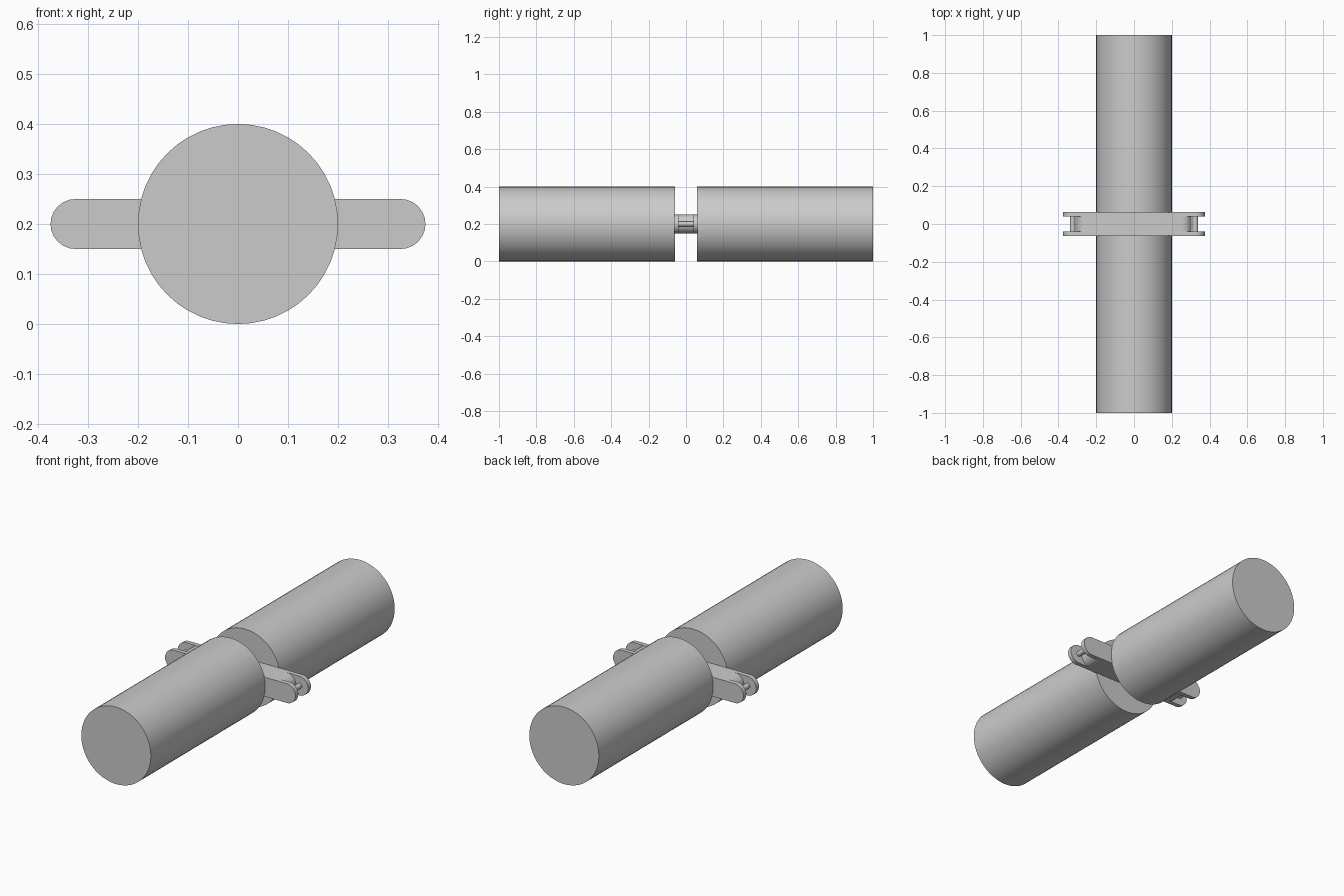
import bpy, bmesh
from math import sin, cos, pi, radians

cube = bpy.data.objects.get("Cube")
if cube:
    bpy.data.objects.remove(cube, do_unlink=True)

grey = bpy.data.materials.new("plain grey")
grey.use_nodes = True
colour = (0.6, 0.6, 0.6, 1)
grey.diffuse_color = colour
grey.node_tree.nodes["Principled BSDF"].inputs["Base Color"].default_value = colour

MID = 0.2      # height of the shared axis
HALF = 0.06    # half the gap between the cylinders


def prism(name, profile, y0, y1):
    """Extrude an x-z profile from y0 to y1."""
    bm = bmesh.new()
    face = bm.faces.new([bm.verts.new((x, y0, z)) for x, z in profile])
    new = bmesh.ops.extrude_face_region(bm, geom=[face])["geom"]
    verts = [v for v in new if isinstance(v, bmesh.types.BMVert)]
    bmesh.ops.translate(bm, verts=verts, vec=(0, y1 - y0, 0))
    bmesh.ops.recalc_face_normals(bm, faces=bm.faces)
    mesh = bpy.data.meshes.new(name)
    bm.to_mesh(mesh)
    bm.free()
    mesh.materials.append(grey)
    obj = bpy.data.objects.new(name, mesh)
    bpy.context.collection.objects.link(obj)
    bpy.ops.object.select_all(action="DESELECT")
    obj.select_set(True)
    bpy.context.view_layer.objects.active = obj
    bpy.ops.object.shade_smooth_by_angle(angle=radians(30))
    return obj


def circle(x, r, n):
    return [(x + r * cos(2 * pi * i / n), MID + r * sin(2 * pi * i / n)) for i in range(n)]


def stadium(x, r, n=12):
    """Bar outline with half-round ends centred at +x and -x."""
    right = [(x + r * cos(a), MID + r * sin(a))
             for a in (-pi / 2 + pi * i / n for i in range(n + 1))]
    return right + [(-px, 2 * MID - pz) for px, pz in right]


# Two long cylinders, one each side of the crossbar
prism("front_cylinder", circle(0, 0.2, 48), -1, -HALF)
prism("back_cylinder", circle(0, 0.2, 48), HALF, 1)

# Crossbar: shorter core between two longer cheek plates
prism("crossbar_core", stadium(0.255, 0.05), -0.04, 0.04)
prism("front_cheek_plate", stadium(0.325, 0.05), -0.063, -0.04)
prism("back_cheek_plate", stadium(0.325, 0.05), 0.04, 0.063)

# Pins across each fork
for side, x in (("left", 0.325), ("right", -0.325)):
    prism(side + "_pin", circle(x, 0.014, 16), -0.042, 0.042)
